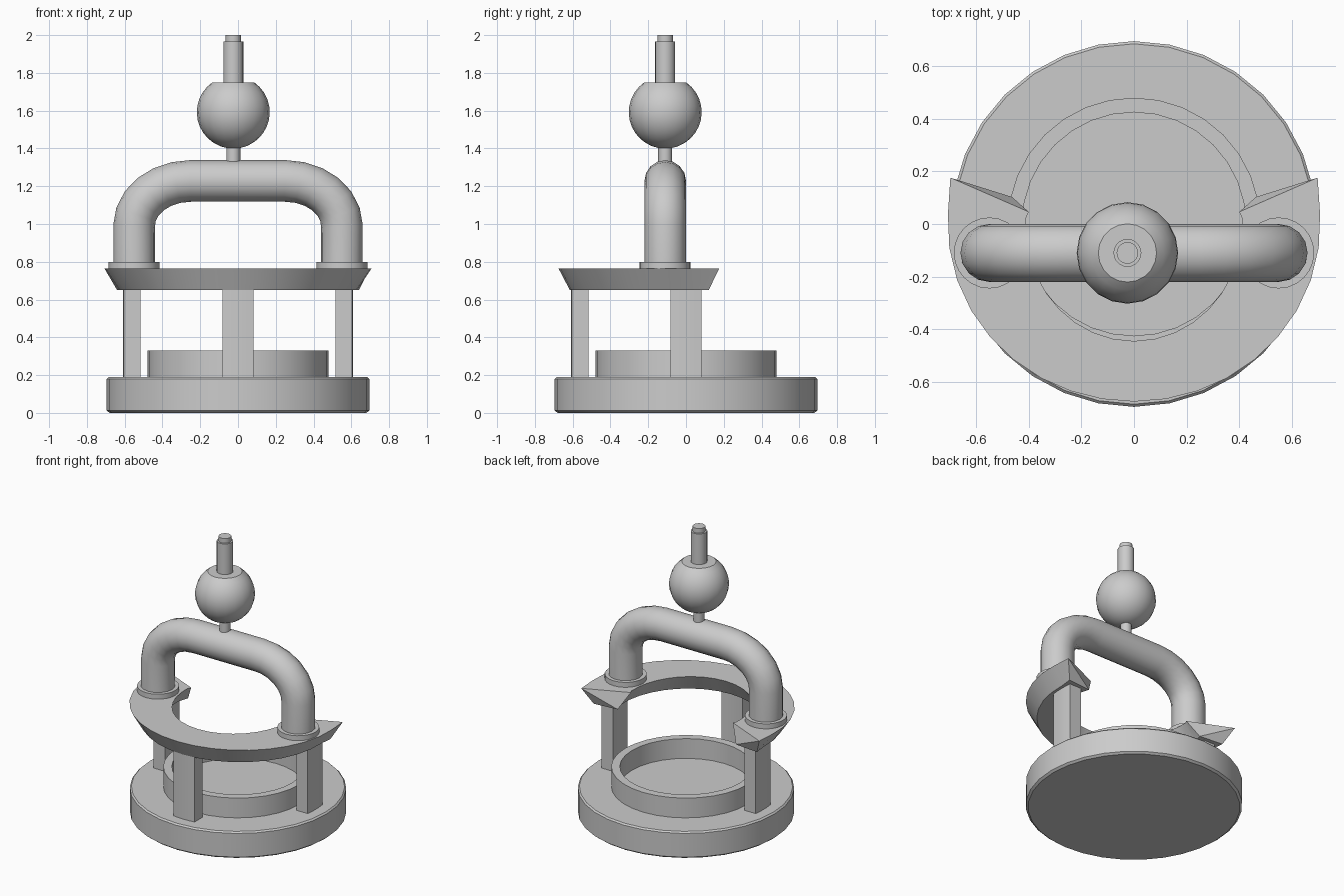
import bpy, bmesh, math
from math import sin, cos, pi, radians

if "Cube" in bpy.data.objects:
    bpy.data.objects.remove(bpy.data.objects["Cube"])


def finish(name, bm, smooth=35):
    bmesh.ops.recalc_face_normals(bm, faces=bm.faces[:])
    me = bpy.data.meshes.new(name)
    bm.to_mesh(me)
    bm.free()
    ob = bpy.data.objects.new(name, me)
    bpy.context.collection.objects.link(ob)
    if smooth:
        bpy.ops.object.select_all(action='DESELECT')
        ob.select_set(True)
        bpy.context.view_layer.objects.active = ob
        bpy.ops.object.shade_smooth_by_angle(angle=radians(smooth))
    return ob


def lathe(name, profile, x=0, y=0, sides=32, closed=False):
    """Spin (radius, z) points around a vertical axis."""
    bm = bmesh.new()
    rings = [[bm.verts.new((x + r * cos(2 * pi * i / sides), y + r * sin(2 * pi * i / sides), z))
              for i in range(sides)] for r, z in profile]
    pairs = list(zip(rings, rings[1:]))
    if closed:
        pairs.append((rings[-1], rings[0]))
    else:
        bm.faces.new(rings[0])
        bm.faces.new(rings[-1])
    for a, b in pairs:
        for i in range(sides):
            j = (i + 1) % sides
            bm.faces.new((a[i], a[j], b[j], b[i]))
    return finish(name, bm)


# Base disc and raised rim on it
lathe("base", [(0.68, 0), (0.695, 0.012), (0.695, 0.18), (0.685, 0.19)])
lathe("base_rim", [(0.425, 0.18), (0.48, 0.18), (0.48, 0.33), (0.425, 0.33)], closed=True)


# Three posts with gently curved inner and outer faces
def post(name, turn):
    bm = bmesh.new()
    outline = []
    for r, order in ((0.61, (-1, -0.5, 0, 0.5, 1)), (0.522, (1, 0.5, 0, -0.5, -1))):
        for k in order:
            t = 0.083 * k
            d = math.sqrt(r * r - t * t)
            outline.append((d * cos(turn) - t * sin(turn), d * sin(turn) + t * cos(turn)))
    low = [bm.verts.new((x, y, 0.18)) for x, y in outline]
    high = [bm.verts.new((x, y, 0.66)) for x, y in outline]
    bm.faces.new(low)
    bm.faces.new(high)
    for i in range(len(low)):
        j = (i + 1) % len(low)
        bm.faces.new((low[i], low[j], high[j], high[i]))
    finish(name, bm, 20)


for name, deg in (("right_post", 0), ("left_post", 180), ("front_post", 270)):
    post(name, radians(deg))

# Open upper ring: tapered section that widens to the sides, with slanted tips
tip = [(0.698, 0.176, 0.765), (0.40, 0.046, 0.765), (0.464, 0.103, 0.65), (0.64, 0.12, 0.65)]
sections = [[(-x, y, z) for x, y, z in tip]]
N = 18
for i in range(N + 1):
    a = radians(-93 + 186 * i / N)
    s = 1 + 0.29 * sin(a) ** 2
    sections.append([((0.56 + o * s) * sin(a), -(0.56 + o * s) * cos(a), z)
                     for o, z in ((0.115, 0.765), (-0.115, 0.765), (-0.055, 0.65), (0.055, 0.65))])
sections.append(tip)
bm = bmesh.new()
rings = [[bm.verts.new(p) for p in sec] for sec in sections]
for a, b in zip(rings, rings[1:]):
    for i in range(4):
        j = (i + 1) % 4
        bm.faces.new((a[i], a[j], b[j], b[i]))
for r in (rings[0], rings[-1]):
    bm.faces.new((r[0], r[1], r[2]))
    bm.faces.new((r[0], r[2], r[3]))
finish("upper_ring", bm, 25)

# Arched tube handle
right = [(0.55, 0.76)]
for i in range(7):
    t = pi / 2 * i / 6
    right.append((0.25 + 0.30 * cos(t), 0.99 + 0.238 * sin(t)))
path = [(-x, z) for x, z in right] + right[::-1]
cu = bpy.data.curves.new("handle", 'CURVE')
cu.dimensions = '3D'
cu.bevel_depth = 0.11
cu.bevel_resolution = 6
cu.use_fill_caps = True
sp = cu.splines.new('POLY')
sp.points.add(len(path) - 1)
for p, (x, z) in zip(sp.points, path):
    p.co = (x, -0.11, z, 1)
handle = bpy.data.objects.new("handle", cu)
bpy.context.collection.objects.link(handle)
bpy.ops.object.select_all(action='DESELECT')
handle.select_set(True)
bpy.context.view_layer.objects.active = handle
bpy.ops.object.convert(target='MESH')
bpy.ops.object.shade_smooth_by_angle(angle=radians(40))

# Collars at the feet of the handle
for name, x in (("left_collar", -0.55), ("right_collar", 0.55)):
    lathe(name, [(0.135, 0.755), (0.135, 0.80)], x, -0.11, 24)

# Ball with flattened top, and its stems
R, cz = 0.193, 1.592
end = math.asin((1.75 - cz) / R)
start = radians(-80)
ball = [(R * cos(start + (end - start) * i / 12), cz + R * sin(start + (end - start) * i / 12))
        for i in range(13)]
lathe("ball", ball, -0.025, -0.11, 20)
lathe("lower_stem", [(0.037, 1.31), (0.037, 1.42)], -0.025, -0.11, 16)
lathe("upper_stem", [(0.053, 1.74), (0.053, 1.967), (0.041, 1.967), (0.041, 2.0)], -0.025, -0.11, 20)
